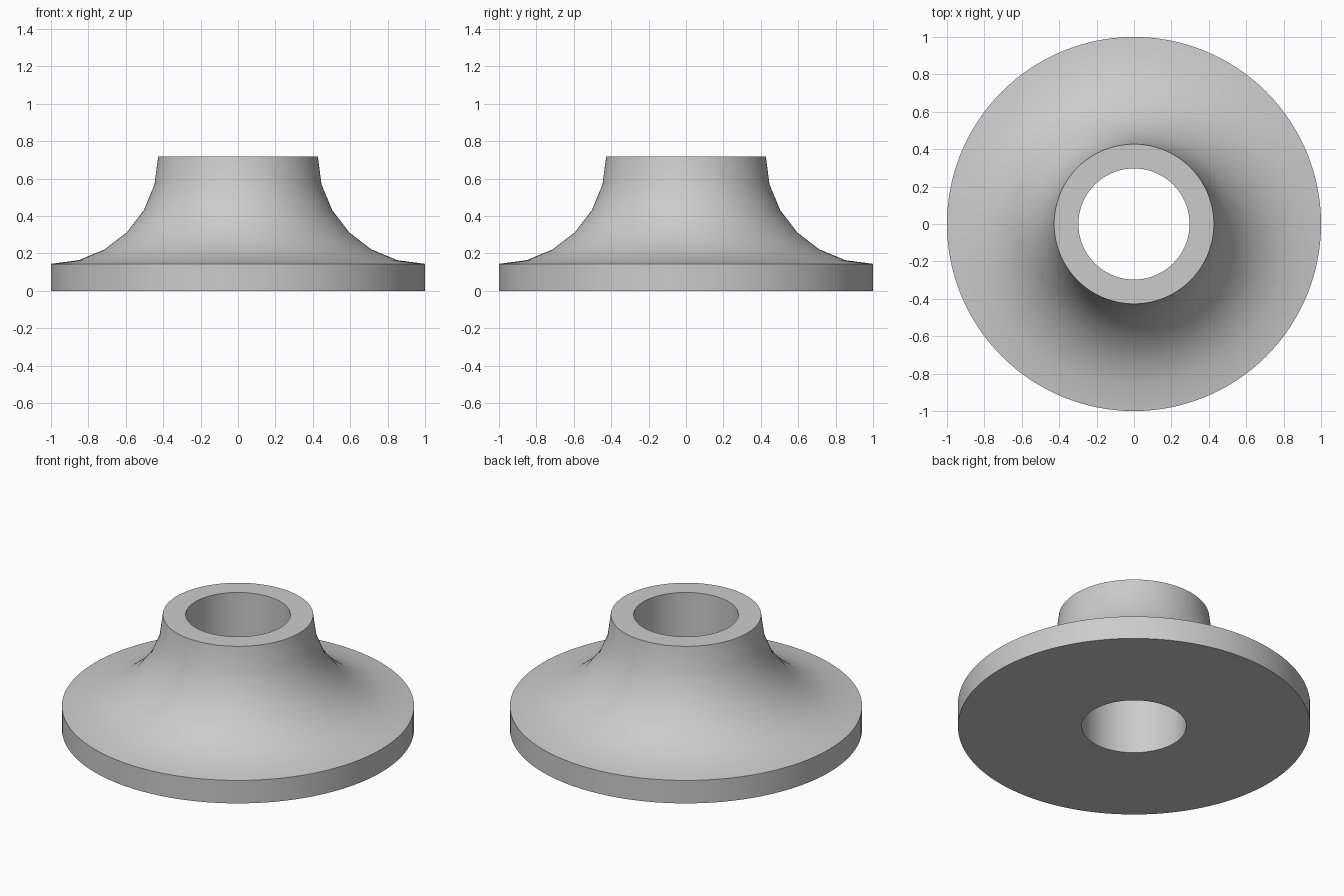
import bpy, bmesh, math
from mathutils import Matrix

SEGMENTS = 128       # divisions around the axis
ARC_STEPS = 6        # divisions along the concave flare
HEIGHT, RIM = 0.717, 0.144
OUTER, BORE = 1.0, 0.297
FLARE = HEIGHT - RIM

if "Cube" in bpy.data.objects:
    bpy.data.objects.remove(bpy.data.objects["Cube"], do_unlink=True)

# Single plain grey
grey = bpy.data.materials.new("plain grey")
colour = (0.6, 0.6, 0.6, 1)
grey.diffuse_color = colour
grey.use_nodes = True
grey.node_tree.nodes["Principled BSDF"].inputs["Base Color"].default_value = colour

# Closed cross-section: bore, base, rim, quarter-circle flare up to the collar
profile = [(BORE, HEIGHT), (BORE, 0), (OUTER, 0)]
for i in range(ARC_STEPS + 1):
    a = math.pi / 2 * i / ARC_STEPS
    profile.append((OUTER - FLARE * math.sin(a), HEIGHT - FLARE * math.cos(a)))

# Revolve the cross-section about the vertical axis
bm = bmesh.new()
verts = [bm.verts.new((r, 0, z)) for r, z in profile]
edges = [bm.edges.new((v, verts[i - 1])) for i, v in enumerate(verts)]
bmesh.ops.spin(bm, geom=verts + edges, cent=(0, 0, 0), axis=(0, 0, 1),
               angle=math.tau, steps=SEGMENTS, use_merge=True)
bmesh.ops.remove_doubles(bm, verts=bm.verts, dist=0.0001)
bmesh.ops.recalc_face_normals(bm, faces=bm.faces)

mesh = bpy.data.meshes.new("flared_flange")
bm.to_mesh(mesh)
bm.free()
mesh.materials.append(grey)
flange = bpy.data.objects.new("flared_flange", mesh)
bpy.context.collection.objects.link(flange)

# Smooth curves, crisp rim and bore edges
bpy.ops.object.select_all(action="DESELECT")
flange.select_set(True)
bpy.context.view_layer.objects.active = flange
bpy.ops.object.shade_smooth_by_angle(angle=math.radians(30))
